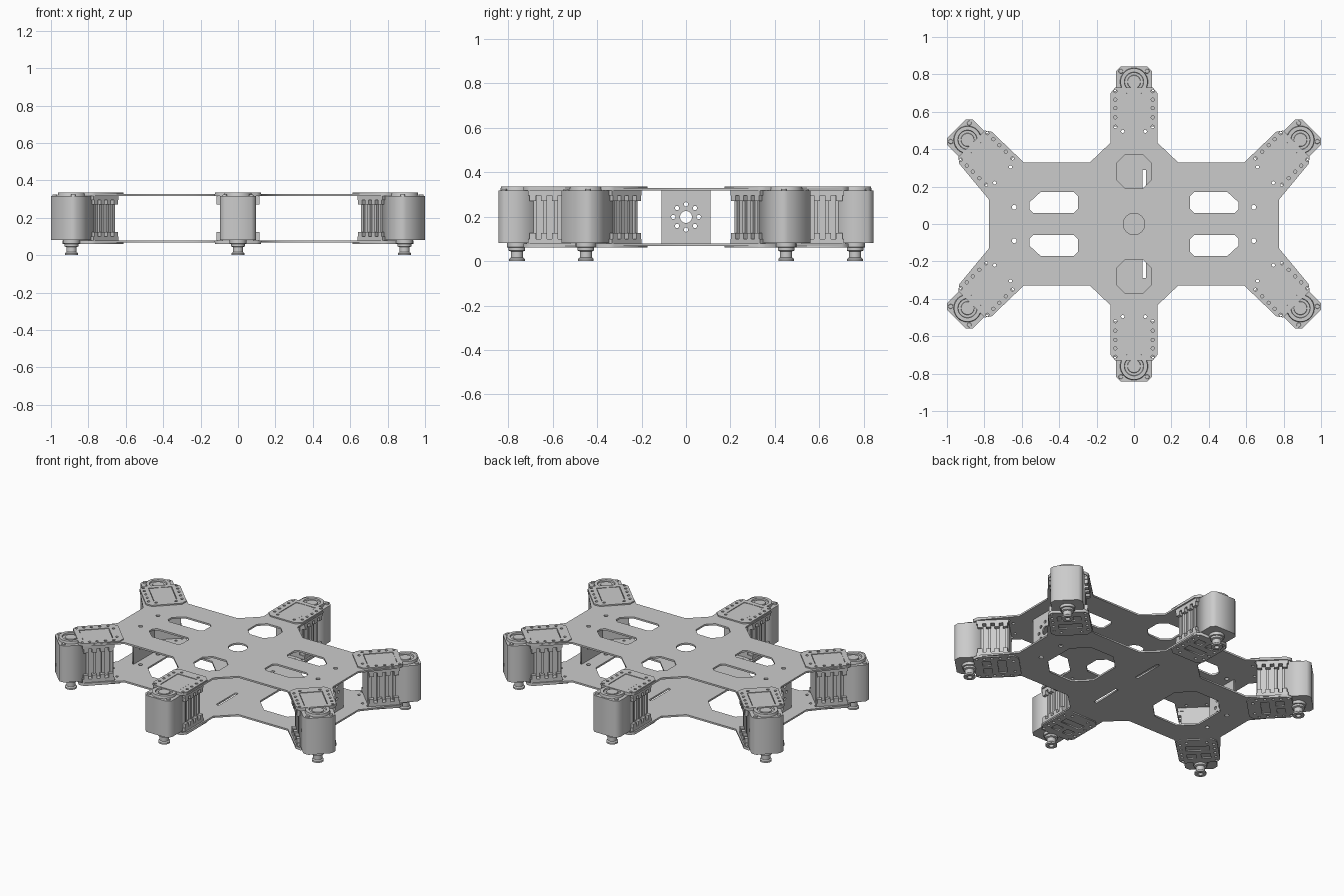
import bpy, bmesh, math
from mathutils import Matrix, Vector

cube = bpy.data.objects.get("Cube")
if cube:
    bpy.data.objects.remove(cube, do_unlink=True)

grey = bpy.data.materials.new("light_grey")
grey.use_nodes = True
grey.diffuse_color = (0.6, 0.6, 0.6, 1)
grey.node_tree.nodes["Principled BSDF"].inputs["Base Color"].default_value = (0.6, 0.6, 0.6, 1)


def place(name, mesh, matrix=Matrix()):
    ob = bpy.data.objects.new(name, mesh)
    bpy.context.collection.objects.link(ob)
    ob.matrix_world = matrix
    return ob


def finish(bm, name, smooth=False):
    bmesh.ops.recalc_face_normals(bm, faces=bm.faces)
    mesh = bpy.data.meshes.new(name)
    if smooth:
        for f in bm.faces:
            f.smooth = True
        for e in bm.edges:
            if len(e.link_faces) == 2 and e.calc_face_angle() > 0.6:
                e.smooth = False
    bm.to_mesh(mesh)
    bm.free()
    mesh.materials.append(grey)
    return mesh


def sheet(name, loops, z0, z1):
    """Flat part: first loop is the outline, the others are holes."""
    cu = bpy.data.curves.new(name + "_profile", 'CURVE')
    cu.dimensions = '2D'
    cu.fill_mode = 'BOTH'
    cu.extrude = (z1 - z0) / 2
    for loop in loops:
        sp = cu.splines.new('POLY')
        sp.points.add(len(loop) - 1)
        for p, (x, y) in zip(sp.points, loop):
            p.co = (x, y, 0, 1)
        sp.use_cyclic_u = True
    ob = bpy.data.objects.new(name + "_profile", cu)
    bpy.context.collection.objects.link(ob)
    bpy.context.view_layer.update()
    dg = bpy.context.evaluated_depsgraph_get()
    tmp = bpy.data.meshes.new_from_object(ob.evaluated_get(dg))
    bm = bmesh.new()
    bm.from_mesh(tmp)
    bpy.data.objects.remove(ob, do_unlink=True)
    bpy.data.meshes.remove(tmp)
    bmesh.ops.remove_doubles(bm, verts=bm.verts, dist=1e-5)
    bmesh.ops.translate(bm, verts=bm.verts, vec=(0, 0, (z0 + z1) / 2))
    return finish(bm, name)


def circle(x, y, r, n=12):
    return [(x + r * math.cos(i * math.tau / n), y + r * math.sin(i * math.tau / n)) for i in range(n)]


def chamfer_rect(x0, x1, y0, y1, c):
    return [(x0 + c, y0), (x1 - c, y0), (x1, y0 + c), (x1, y1 - c),
            (x1 - c, y1), (x0 + c, y1), (x0, y1 - c), (x0, y0 + c)]


def rect(x0, x1, y0, y1):
    return [(x0, y0), (x1, y0), (x1, y1), (x0, y1)]


def boxes(name, items):
    bm = bmesh.new()
    for x0, x1, y0, y1, z0, z1 in items:
        m = Matrix.Translation(((x0 + x1) / 2, (y0 + y1) / 2, (z0 + z1) / 2))
        bmesh.ops.create_cube(bm, size=1, matrix=m @ Matrix.Diagonal((x1 - x0, y1 - y0, z1 - z0, 1)))
    return finish(bm, name)


def lathe(name, profile):
    bm = bmesh.new()
    vs = [bm.verts.new((r, 0, z)) for r, z in profile]
    es = [bm.edges.new(p) for p in zip(vs, vs[1:])]
    bmesh.ops.spin(bm, geom=vs + es, cent=(0, 0, 0), axis=(0, 0, 1), angle=math.tau, steps=32)
    bmesh.ops.remove_doubles(bm, verts=bm.verts, dist=1e-5)
    return finish(bm, name, True)


def mirrored(loop):
    return [[(sx * x, sy * y) for x, y in loop] for sx in (1, -1) for sy in (1, -1)]


# Servo frames: local x points outward from the chassis, origin on the axis
spots = {"left_rear": (0.89, 0.45, 45), "rear": (0, 0.76, 90), "right_rear": (-0.89, 0.45, 135),
         "right_front": (-0.89, -0.45, 225), "front": (0, -0.76, 270), "left_front": (0.89, -0.45, 315)}
frames = {k: Matrix.Translation((x, y, 0)) @ Matrix.Rotation(math.radians(a), 4, 'Z')
          for k, (x, y, a) in spots.items()}

# Chassis outline: one quarter, mirrored round
tip = [(-0.06, -0.122), (-0.03, -0.1), (-0.03, 0.1), (-0.06, 0.122)]
quarter = [(0.775, 0.13)]
quarter += [tuple((frames["left_rear"] @ Vector((u, v, 0)))[:2]) for u, v in tip]
quarter += [(0.59, 0.33), (0.235, 0.33), (0.125, 0.435), (0.125, 0.7), (0.1, 0.73)]
mx = [(-x, y) for x, y in reversed(quarter)]
outline = quarter + mx + [(x, -y) for x, y in reversed(quarter + mx)]

arm_holes = [(u, s * 0.1) for u in (-0.24, -0.19, -0.14, -0.095, -0.05) for s in (-1, 1)]
arm_holes += [(-0.265, -0.06), (-0.265, 0.06)]
screw_holes = [circle(*(m @ Vector((u, v, 0)))[:2], 0.009, 8)
               for m in frames.values() for u, v in arm_holes]
mount_holes = mirrored(circle(0.64, 0.09, 0.013))

# Top plate
slot = [(0.32, 0.06), (0.54, 0.06), (0.56, 0.08), (0.56, 0.115), (0.5, 0.17),
        (0.32, 0.17), (0.3, 0.15), (0.3, 0.08)]
windows = [chamfer_rect(-0.093, 0.093, y - 0.09, y + 0.09, 0.045) for y in (-0.28, 0.28)]
place("top_plate", sheet("top_plate", [outline, circle(0, 0, 0.057, 32)] + mirrored(slot) + windows
                         + mount_holes + screw_holes, 0.317, 0.328))

# Bottom plate with large side openings and cable slots
openings = [chamfer_rect(x0, x1, -0.19, 0.19, 0.09) for x0, x1 in ((0.23, 0.58), (-0.58, -0.23))]
cable_slots = [rect(0.045, 0.065, y0, y0 + 0.2) for y0 in (0.09, -0.29)]
place("bottom_plate", sheet("bottom_plate", [outline] + openings + cable_slots
                            + mount_holes + screw_holes, 0.067, 0.078))

# End panels with a ring of holes
ring = [circle(*p, 0.01, 10) for p in circle(0, 0, 0.057, 8)]
panel = sheet("end_panel", [rect(-0.12, 0.12, -0.11, 0.11), circle(0, 0, 0.027, 24)] + ring, -0.005, 0.005)
for side, x in (("left", 0.68), ("right", -0.68)):
    place(side + "_end_panel", panel,
          Matrix.Translation((x, 0, 0.198)) @ Matrix.Rotation(math.pi / 2, 4, 'Y'))

# Servo parts
head = chamfer_rect(-0.075, 0.083, -0.096, 0.096, 0.025)
head[0], head[5] = (-0.075, -0.096), (-0.075, 0.096)
head = head[:6]
bracket = [(-0.27, -0.122), (-0.06, -0.122), (-0.03, -0.1), (-0.03, 0.1), (-0.06, 0.122),
           (-0.27, 0.122), (-0.3, 0.09), (-0.3, -0.09)]
bracket_holes = [circle(u, v, 0.009, 8) for u, v in arm_holes]
ribs, tabs = [], []
for s in (-1, 1):
    for u in (-0.235, -0.185, -0.135, -0.09):
        ribs.append((u, u + 0.018, *sorted((s * 0.07, s * 0.094)), 0.085, 0.312))
    for lo, hi in ((0.078, 0.1), (0.295, 0.317)):
        tabs.append((-0.24, -0.05, *sorted((s * 0.08, s * 0.115)), lo, hi))
        for u in (-0.235, -0.185, -0.135, -0.085):
            tabs.append((u, u + 0.028, *sorted((s * 0.09, s * 0.115)), lo - 0.0 if lo < 0.2 else 0.27,
                         0.125 if lo < 0.2 else hi))
parts = {
    "servo_head": sheet("servo_head", [head], 0.08, 0.317),
    "servo_core": boxes("servo_core", [(-0.24, -0.07, -0.08, 0.08, 0.08, 0.317)]),
    "servo_ribs": boxes("servo_ribs", ribs),
    "servo_tabs": boxes("servo_tabs", tabs),
    "top_bracket": sheet("top_bracket", [bracket, rect(-0.24, -0.06, -0.07, 0.07)] + bracket_holes,
                         0.328, 0.336),
    "top_cover": boxes("top_cover", [(-0.237, -0.063, -0.067, 0.067, 0.32, 0.334)]),
    "bottom_bracket": sheet("bottom_bracket", [bracket, rect(-0.22, -0.17, -0.07, 0.07),
                            rect(-0.13, -0.08, -0.07, -0.015), rect(-0.13, -0.08, 0.015, 0.07)]
                            + bracket_holes, 0.06, 0.067),
    "servo_horn": lathe("servo_horn", [(0, 0.33), (0.034, 0.33), (0.036, 0.325), (0.05, 0.325),
                        (0.052, 0.334), (0.072, 0.334), (0.075, 0.315)]),
    "foot_axle": lathe("foot_axle", [(0, 0.085), (0.045, 0.085), (0.045, 0.062), (0.037, 0.06),
                       (0.037, 0.047), (0.027, 0.043), (0.027, 0.016), (0.035, 0.01),
                       (0.035, 0), (0.015, 0), (0.015, 0.015), (0, 0.015)]),
    "case_screw": lathe("case_screw", [(0, 0.323), (0.011, 0.323), (0.013, 0.315)]),
}
for spot, m in frames.items():
    for name, mesh in parts.items():
        if name == "case_screw":
            for i, v in enumerate((-0.07, 0.07)):
                place(f"{spot}_{name}_{i + 1}", mesh, m @ Matrix.Translation((0.057, v, 0)))
        else:
            place(f"{spot}_{name}", mesh, m)
